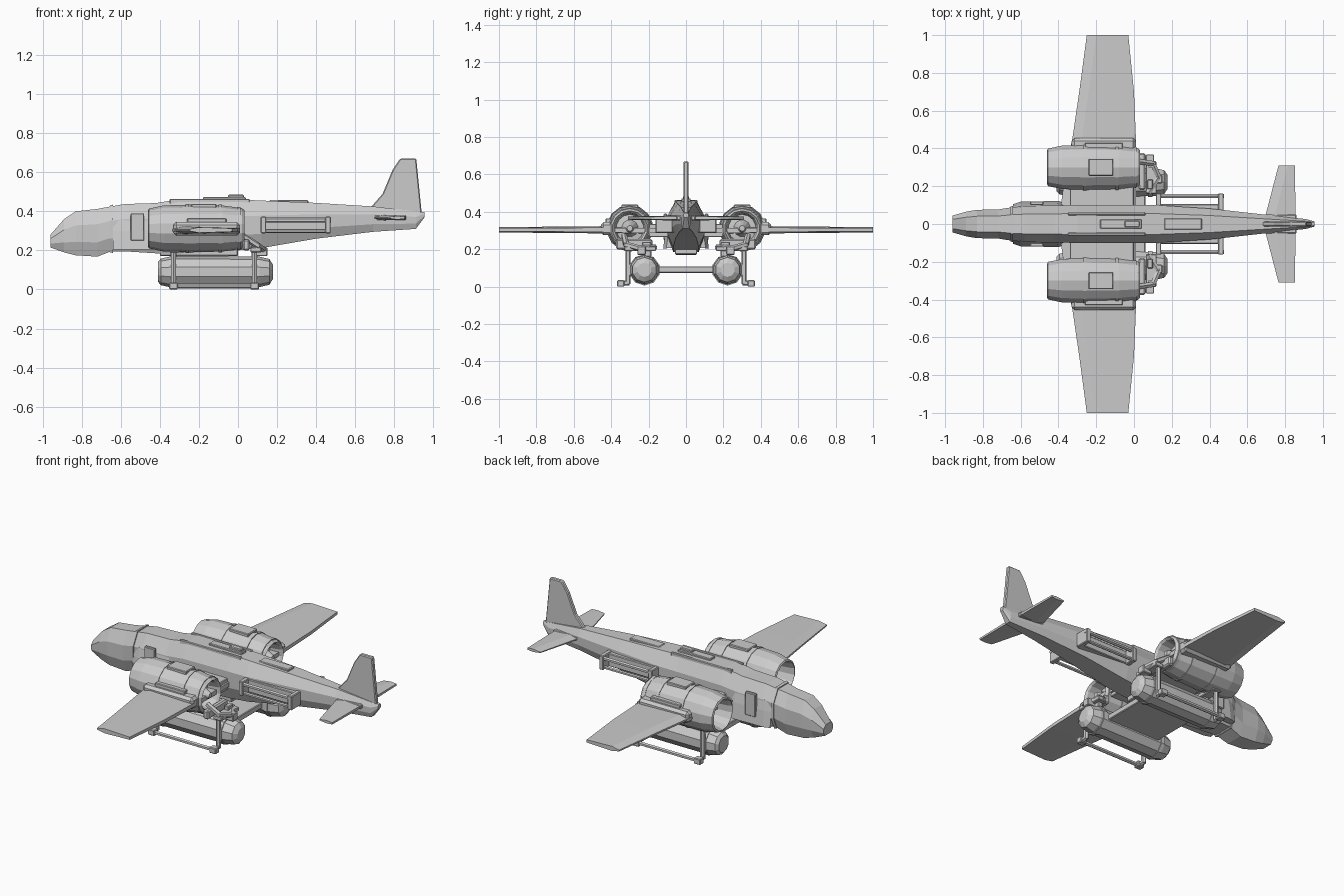
import bpy, bmesh
from math import cos, sin, pi
from mathutils import Vector

if "Cube" in bpy.data.objects:
    bpy.data.objects.remove(bpy.data.objects["Cube"])


def finish(name, bm, mirror=False, bevel=0):
    """Turn a bmesh into a flat-shaded object, optionally mirrored to the other side."""
    bmesh.ops.recalc_face_normals(bm, faces=bm.faces)
    me = bpy.data.meshes.new(name)
    bm.to_mesh(me)
    bm.free()
    ob = bpy.data.objects.new(name, me)
    bpy.context.collection.objects.link(ob)
    if bevel:
        b = ob.modifiers.new("Bevel", "BEVEL")
        b.width, b.segments = bevel, 1
    if mirror:
        m = ob.modifiers.new("Mirror", "MIRROR")
        m.use_axis = (False, True, False)
        m.use_mirror_merge = False
    return ob


def loft(name, rings, cap=True, close=False, **kw):
    """Skin a list of point rings."""
    bm = bmesh.new()
    vs = [[bm.verts.new(p) for p in r] for r in rings]
    n = len(vs[0])
    pairs = list(zip(vs, vs[1:])) + ([(vs[-1], vs[0])] if close else [])
    for a, b in pairs:
        for i in range(n):
            j = (i + 1) % n
            bm.faces.new((a[i], a[j], b[j], b[i]))
    if cap and not close:
        bm.faces.new(vs[0])
        bm.faces.new(vs[-1])
    return finish(name, bm, **kw)


def lathe(name, prof, y, z, n=12, **kw):
    """Revolve (x, radius) points about an axis parallel to x."""
    rings = [[(x, y + r * cos(2 * pi * (i + .5) / n), z + r * sin(2 * pi * (i + .5) / n))
              for i in range(n)] for x, r in prof]
    return loft(name, rings, **kw)


def box(name, x, y, z, bevel=0.004, **kw):
    rings = [[(X, y[0], z[0]), (X, y[1], z[0]), (X, y[1], z[1]), (X, y[0], z[1])] for X in x]
    return loft(name, rings, bevel=bevel, **kw)


def rod(name, pts, r, n=6, **kw):
    """Faceted pipe, one straight segment per pair of points."""
    bm = bmesh.new()
    for a, b in zip(pts, pts[1:]):
        a, b = Vector(a), Vector(b)
        rot = (b - a).to_track_quat('Z', 'Y').to_matrix().to_4x4()
        rot.translation = (a + b) / 2
        bmesh.ops.create_cone(bm, cap_ends=True, segments=n, radius1=r, radius2=r,
                              depth=(b - a).length + r, matrix=rot)
    return finish(name, bm, **kw)


# Fuselage: x, half width, bottom, top
stations = [(-.96, .045, .215, .28), (-.89, .065, .19, .36), (-.83, .075, .175, .40),
            (-.72, .077, .168, .412), (-.65, .088, .195, .425), (-.58, .095, .195, .437),
            (-.42, .098, .185, .442), (-.30, .10, .185, .462), (0, .10, .20, .46),
            (.12, .10, .212, .455), (.40, .082, .26, .443), (.69, .05, .295, .425),
            (.91, .026, .31, .40), (.955, .014, .37, .395)]


def section(x, w, b, t):
    h = t - b
    half = [(.68 * w, b), (w, b + .3 * h), (w, b + .68 * h), (.55 * w, t)]
    return [(x, y, z) for y, z in half] + [(x, -y, z) for y, z in reversed(half)]


loft("fuselage", [section(*s) for s in stations])

# Cockpit collar, cheek fairings and dorsal plates
loft("cockpit_collar", [section(-.655, .092, .19, .43), section(-.64, .096, .187, .434)])
loft("cheek_fairing", [[(x, .06, .21), (x, y, .205), (x, y - .012, .30), (x, y - .025, .36), (x, .06, .37)]
                       for x, y in ((-.64, .105), (-.60, .118), (-.40, .122), (-.35, .105))], mirror=True)
box("cheek_panel", (-.55, -.48), (.10, .12), (.25, .39), mirror=True)
box("dorsal_plate", (-.18, .04), (-.025, .025), (.45, .472))
box("dorsal_hatch", (-.05, .03), (-.016, .016), (.465, .485))
box("dorsal_side_strip", (-.35, .06), (.045, .062), (.43, .464), mirror=True)
box("rear_spine_panel", (.16, .36), (-.03, .03), (.44, .457))
box("belly_panel", (-.40, 0), (-.06, .06), (.172, .21))


# Wings: y, leading x, trailing x, z centre, half thickness
def wing_ring(y, a, b, z, t):
    return [(a, y, z - t * .3), (a + .05, y, z - t), (b, y, z - t * .6),
            (b, y, z + t * .6), (a + .05, y, z + t), (a, y, z + t * .3)]


loft("wing", [wing_ring(*s) for s in ((0, -.40, .01, .30, .022), (.30, -.36, .01, .30, .022),
     (.46, -.325, .01, .304, .019), (.70, -.29, 0, .304, .017), (1, -.25, -.03, .304, .014))], mirror=True)
box("wing_collar", (-.33, .01), (.38, .455), (.275, .345), bevel=.015, mirror=True)
box("wing_collar_cap", (-.26, -.06), (.39, .43), (.34, .365), mirror=True)

# Jet engines with hollow ends
lathe("engine_cowl", [(-.44, .085), (-.46, .092), (-.455, .102), (-.38, .118), (-.25, .122), (-.08, .118),
      (.02, .104), (.032, .094), (.02, .083), (-.06, .072), (-.32, .072)], .30, .312, n=14, close=True, mirror=True)
for i, (x, r) in enumerate(((-.26, .125), (-.09, .122), (.005, .11))):
    lathe(f"engine_band_{i}", [(x - .009, r), (x + .009, r), (x + .009, .09), (x - .009, .09)],
          .30, .312, n=14, close=True, mirror=True)
lathe("intake_fan", [(-.38, .005), (-.33, .03), (-.325, .078), (-.30, .078)], .30, .312, mirror=True)
lathe("exhaust_cone", [(-.06, .078), (-.045, .078), (-.04, .045), (.025, .015)], .30, .312, mirror=True)
box("engine_top_panel", (-.24, -.11), (.255, .345), (.40, .438), mirror=True)
box("engine_inner_pylon", (-.34, 0), (.09, .20), (.265, .335), mirror=True)

# Fuel tanks
lathe("tank", [(-.41, .05), (-.395, .068), (-.34, .08), (-.05, .08), (.11, .078), (.16, .066), (.178, .038)],
      .222, .09, n=10, mirror=True)
for i, x in enumerate((-.33, .085)):
    lathe(f"tank_strap_{i}", [(x - .012, .084), (x + .012, .084), (x + .012, .07), (x - .012, .07)],
          .222, .09, n=10, close=True, mirror=True)
    # Landing legs with hangers and feet
    rod(f"landing_leg_{i}", [(x, .31, .23), (x, .31, .02), (x, .355, .018)], .014, mirror=True)
    box(f"leg_hanger_{i}", (x - .022, x + .035), (.16, .33), (.19, .216), mirror=True)
    box(f"tank_hanger_{i}", (x - .015, x + .015), (.185, .235), (.16, .24), mirror=True)
    box(f"foot_{i}", (x - .022, x + .022), (.33, .368), (0, .035), mirror=True)
rod("landing_skid", [(-.33, .352, .018), (.085, .352, .018)], .012, mirror=True)
box("tank_cross_plate", (-.30, .06), (-.16, .16), (.074, .108))

# Machinery behind the engines
box("rear_linkage", (.025, .06), (.18, .375), (.20, .255), bevel=.008, mirror=True)
rod("rear_actuator", [(.03, .33, .27), (.10, .32, .225), (.13, .25, .205), (.08, .17, .21)], .016, mirror=True)
box("rear_pivot", (.09, .15), (.215, .26), (.17, .215), mirror=True)

# Side rails on the rear fuselage
rod("side_rail_top", [(.14, .148, .355), (.47, .148, .355)], .012, mirror=True)
rod("side_rail_bottom", [(.14, .145, .30), (.46, .145, .30)], .01, mirror=True)
for i, x in enumerate((.13, .46)):
    box(f"rail_bracket_{i}", (x - .014, x + .014), (.07, .162), (.287, .373), mirror=True)
box("rail_backing", (.14, .46), (.06, .105), (.29, .368), mirror=True)

# Tail fin and tailplane
fin = [(.67, .41), (.74, .49), (.79, .61), (.83, .67), (.912, .67), (.94, .39), (.75, .38)]
loft("tail_fin", [[(x, y, z) for x, z in fin] for y in (-.013, .013)], bevel=.005)
loft("tailplane", [wing_ring(*s) for s in ((0, .69, .86, .367, .014), (.06, .70, .855, .367, .013),
     (.31, .765, .852, .367, .009))], mirror=True)
box("tail_root_fairing", (.69, .86), (.02, .05), (.355, .38), mirror=True)
